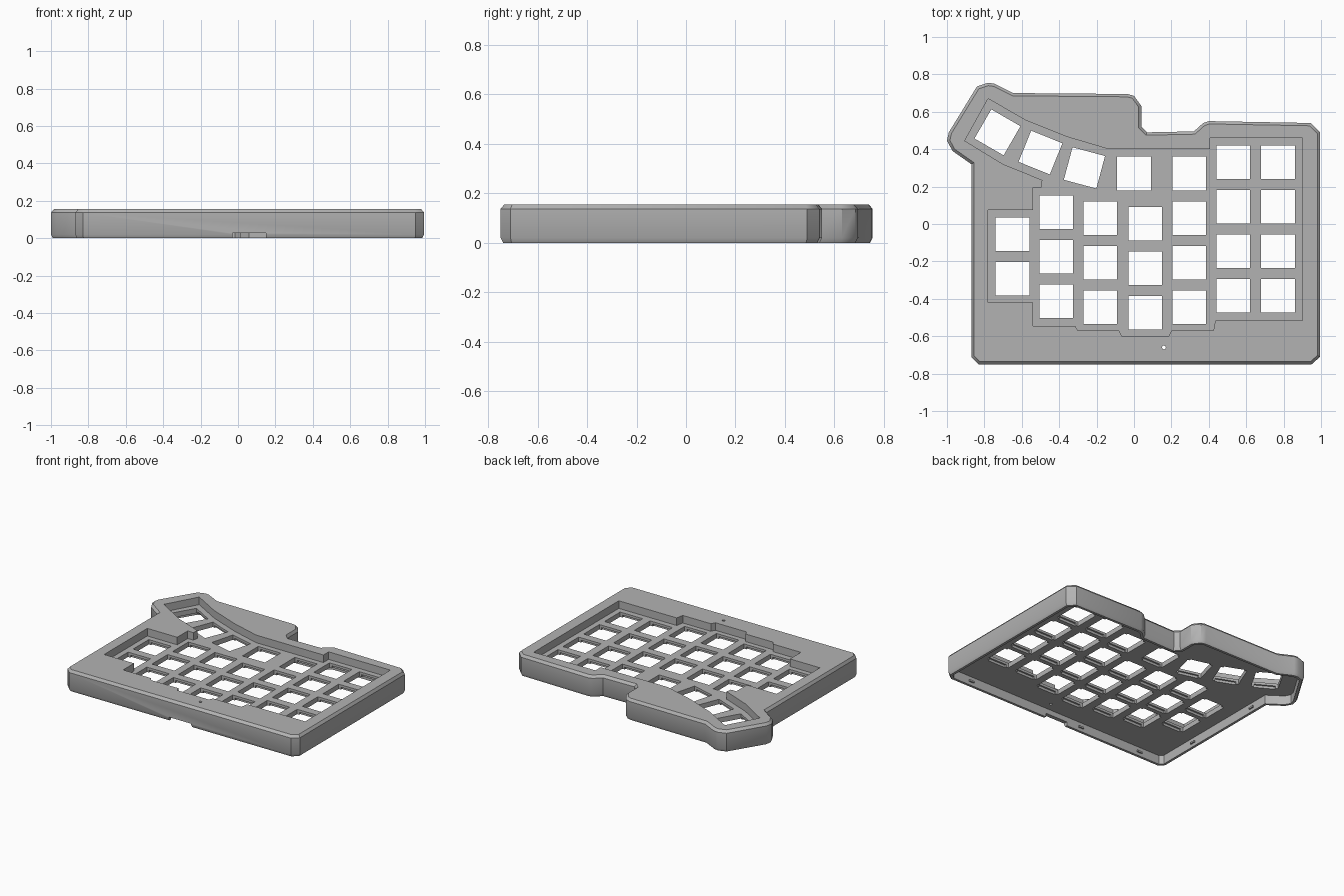
import bpy
import bmesh
from math import radians
from mathutils import Matrix, Vector

HEIGHT = 0.155
PLATE_TOP = 0.10
PLATE_BOTTOM = 0.065
WALL = 0.028
KEY = 0.18

default_cube = bpy.data.objects.get("Cube")
if default_cube:
    bpy.data.objects.remove(default_cube, do_unlink=True)

# Single matte grey plastic
grey = bpy.data.materials.new("grey_plastic")
grey.use_nodes = True
colour = (0.45, 0.45, 0.45, 1.0)
grey.diffuse_color = colour
grey.node_tree.nodes["Principled BSDF"].inputs["Base Color"].default_value = colour


def inset(points, distance):
    """Move every edge of a counter-clockwise outline inwards."""
    result = []
    for i, point in enumerate(points):
        here = Vector(point)
        before = (here - Vector(points[i - 1])).normalized()
        after = (Vector(points[(i + 1) % len(points)]) - here).normalized()
        normal_a = Vector((-before.y, before.x))
        normal_b = Vector((-after.y, after.x))
        miter = (normal_a + normal_b) / (1 + normal_a.dot(normal_b))
        result.append(here + miter * distance)
    return result


def loft(bm, rings):
    """Close a solid through a list of (outline, height) rings."""
    loops = [[bm.verts.new((p[0], p[1], z)) for p in outline] for outline, z in rings]
    for lower, upper in zip(loops, loops[1:]):
        for i in range(len(lower)):
            j = (i + 1) % len(lower)
            bm.faces.new((lower[i], lower[j], upper[j], upper[i]))
    bm.faces.new(list(reversed(loops[0])))
    bm.faces.new(loops[-1])


def box(bm, centre, size, turn=0):
    matrix = (Matrix.Translation(centre) @ Matrix.Rotation(radians(turn), 4, "Z")
              @ Matrix.Diagonal((*size, 1)))
    bmesh.ops.create_cube(bm, size=1, matrix=matrix)


def make_object(name, bm):
    bmesh.ops.recalc_face_normals(bm, faces=bm.faces)
    mesh = bpy.data.meshes.new(name)
    bm.to_mesh(mesh)
    bm.free()
    mesh.materials.append(grey)
    obj = bpy.data.objects.new(name, mesh)
    bpy.context.collection.objects.link(obj)
    return obj


def cut(target, bm, name):
    """Subtract a solid from the target and discard the cutter."""
    cutter = make_object(name, bm)
    cutter.hide_render = True
    modifier = target.modifiers.new(name, "BOOLEAN")
    modifier.operation = "DIFFERENCE"
    modifier.solver = "EXACT"
    modifier.object = cutter
    bpy.context.view_layer.objects.active = target
    bpy.ops.object.modifier_apply(modifier=name)
    bpy.data.objects.remove(cutter, do_unlink=True)


# Outer case outline, with clipped corners and the angled thumb corner
outline = [
    (-0.87, -0.71), (-0.83, -0.75), (0.95, -0.75), (0.995, -0.71),
    (0.995, 0.49), (0.945, 0.54), (0.4, 0.55), (0.37, 0.54),
    (0.32, 0.495), (0.07, 0.49), (0.04, 0.52), (0.04, 0.63),
    (0, 0.685), (-0.035, 0.695), (-0.645, 0.7), (-0.745, 0.75),
    (-0.78, 0.755), (-0.84, 0.735), (-0.99, 0.49), (-1, 0.445),
    (-0.97, 0.39), (-0.87, 0.32),
]

# Stepped well around the keys
well = [
    (-0.78, 0.075), (-0.78, -0.42), (-0.54, -0.42), (-0.54, -0.545),
    (-0.315, -0.545), (-0.3, -0.57), (-0.08, -0.57), (-0.065, -0.6),
    (0.185, -0.6), (0.2, -0.57), (0.425, -0.57), (0.435, -0.515),
    (0.9, -0.515), (0.9, 0.46), (0.405, 0.46), (0.405, 0.4),
    (-0.135, 0.4), (-0.355, 0.465), (-0.58, 0.555), (-0.78, 0.67),
    (-0.905, 0.445), (-0.7, 0.32), (-0.49, 0.235), (-0.495, 0.195),
    (-0.54, 0.195), (-0.54, 0.075),
]

# Key columns: x, y of the rearmost key, number of keys
PITCH = 0.238
columns = [(-0.65, -0.055, 2), (-0.415, 0.063, 3), (-0.18, 0.031, 3), (0.06, 0.002, 3),
           (0.295, 0.031, 3), (0.53, 0.33, 4), (0.77, 0.33, 4)]
keys = [(x, y - row * PITCH, 0) for x, y, count in columns for row in range(count)]
# Thumb row, fanning out to the left
keys += [(0.295, 0.27, 0), (0, 0.27, 0), (-0.265, 0.3, -15), (-0.5, 0.382, -22), (-0.73, 0.49, -30)]

# Case shell: solid with softened upper and lower edges
bm = bmesh.new()
edge = inset(outline, 0.015)
loft(bm, [(inset(outline, 0.01), 0), (outline, 0.02), (outline, HEIGHT - 0.018), (edge, HEIGHT)])
case = make_object("keyboard_case", bm)

# Open hollow below the key plate
bm = bmesh.new()
hollow = inset(outline, WALL)
loft(bm, [(hollow, -0.05), (hollow, PLATE_BOTTOM)])
cut(case, bm, "hollow_cutter")

# Recess above the key plate
bm = bmesh.new()
loft(bm, [(well, PLATE_TOP), (well, HEIGHT + 0.05)])
cut(case, bm, "well_cutter")

# Square key openings
bm = bmesh.new()
for x, y, turn in keys:
    box(bm, (x, y, PLATE_TOP), (KEY, KEY, 0.1), turn)
cut(case, bm, "key_cutter")

# Clip pockets widening each opening underneath
bm = bmesh.new()
for x, y, turn in keys:
    box(bm, (x, y, PLATE_BOTTOM), (KEY * 0.8, KEY + 0.025, 0.035), turn)
cut(case, bm, "clip_pocket_cutter")

# Cable notch in the lower front wall
bm = bmesh.new()
box(bm, (0.06, -0.75, 0), (0.18, 0.1, 0.055))
cut(case, bm, "cable_notch_cutter")

# Reset pinhole through the front deck
bm = bmesh.new()
bmesh.ops.create_cone(bm, cap_ends=True, segments=16, radius1=0.01, radius2=0.01, depth=0.4,
                      matrix=Matrix.Translation((0.16, -0.66, HEIGHT)))
cut(case, bm, "pinhole_cutter")

# Small catches for the base cover on the inside walls
bm = bmesh.new()
for x in (-0.65, -0.15, 0.79):
    box(bm, (x, -0.75 + WALL, 0.03), (0.04, 0.02, 0.012))
for y in (-0.4, 0.2):
    box(bm, (-0.87 + WALL, y, 0.03), (0.02, 0.04, 0.012))
make_object("cover_catches", bm)

# Smooth the shallow corners and keep the rims crisp
bpy.ops.object.select_all(action="DESELECT")
case.select_set(True)
bpy.context.view_layer.objects.active = case
bpy.ops.object.shade_smooth_by_angle(angle=radians(35))
